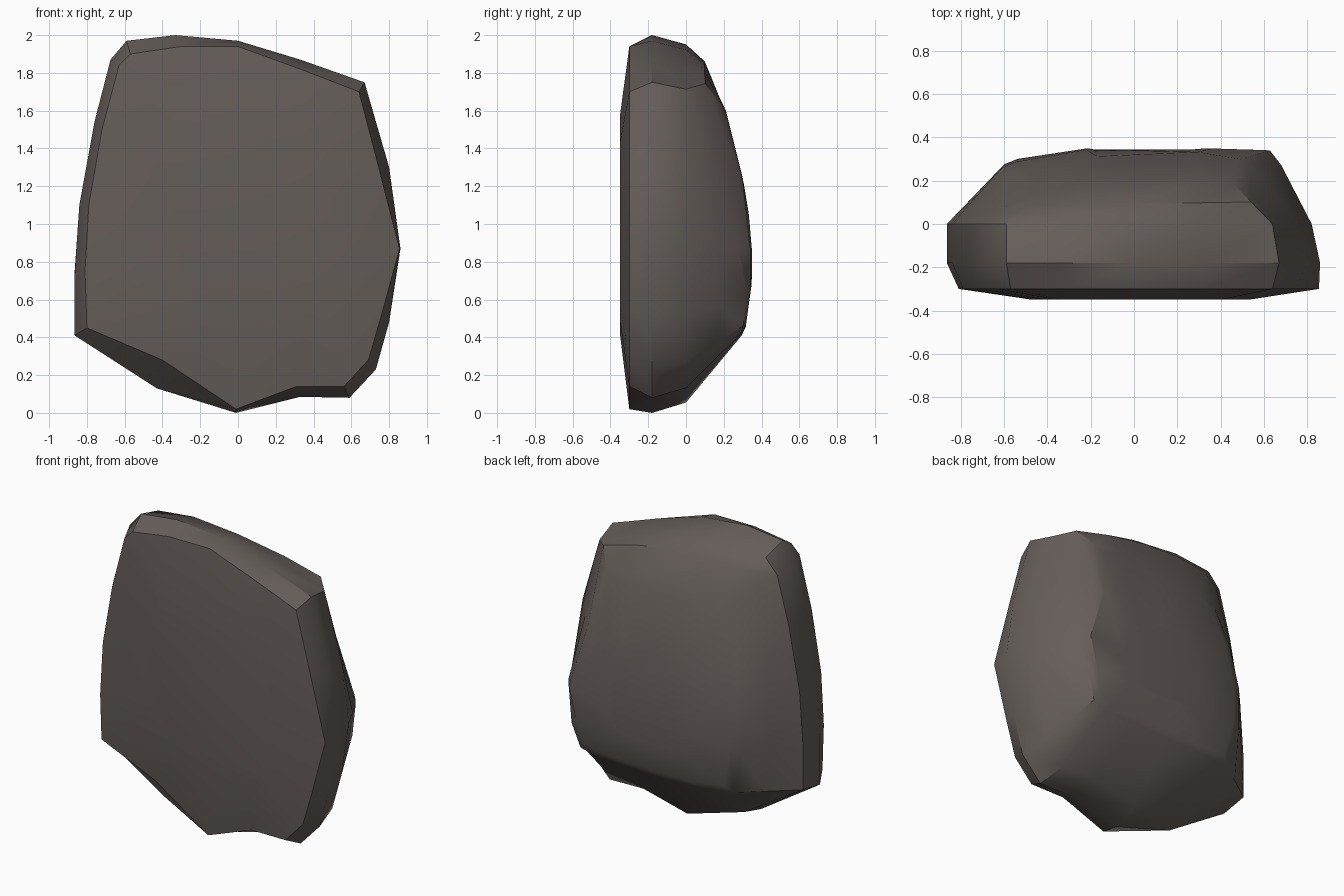
import bpy, bmesh, math

if "Cube" in bpy.data.objects:
    bpy.data.objects.remove(bpy.data.objects["Cube"])

# Silhouette of the slab (x, z), clockwise from the top
outline = [(-.33, 2), (0, 1.97), (.33, 1.87), (.67, 1.75), (.80, 1.30), (.86, .87),
           (.80, .48), (.73, .23), (.59, .08), (.33, .085), (-.01, 0), (-.43, .13),
           (-.865, .41), (-.865, .73), (-.84, 1.10), (-.76, 1.54), (-.675, 1.87), (-.59, 1.97)]
# Chipped rim of the front face
front = [(-.3, 1.94), (0, 1.94), (.33, 1.82), (.64, 1.70), (.75, 1.28), (.855, .87),
         (.76, .52), (.69, .28), (.56, .14), (.31, .14), (-.01, .02), (-.40, .28),
         (-.80, .45), (-.81, .75), (-.79, 1.1), (-.72, 1.5), (-.63, 1.84), (-.57, 1.90)]
# Edge of the raised plate on the back
plate = [(-.2, 1.66), (0, 1.67), (.25, 1.67), (.46, 1.64), (.53, 1.28), (.68, .87),
         (.62, .62), (.57, .46), (.48, .43), (.25, .42), (0, .41), (-.3, .41),
         (-.53, .43), (-.60, .72), (-.61, 1.0), (-.57, 1.3), (-.5, 1.57), (-.4, 1.65)]
back_profile = [(.41, .31), (.7, .35), (.85, .35), (1.08, .33), (1.3, .29), (1.68, .19)]


def back_y(x, z):
    """Depth of the domed back surface."""
    y = back_profile[-1][1]
    for (z0, y0), (z1, y1) in zip(back_profile, back_profile[1:]):
        if z <= z1:
            y = y0 + (y1 - y0) * max(0, (z - z0) / (z1 - z0))
            break
    return y - .16 * max(0, -.23 - x) - max(0, x - .62)


def shrink(ring, cx, cz, k):
    return [(cx + (x - cx) * k, cz + (z - cz) * k) for x, z in ring]


def at(ring, y):
    return [(x, y, z) for x, z in ring]


def on_back(ring, drop=0):
    return [(x, back_y(x, z) - drop, z) for x, z in ring]


# Cross-sections from front to back
mid = [(x * (.955 if x > 0 else 1), .055 + z * .948) for x, z in outline]
plate_edge = on_back(plate, .015)
shoulder = []
for (x, z), (px, py, pz) in zip(mid, plate_edge):
    bulge = .07 if z > 1.7 else 0
    shoulder.append((x + (px - x) * .55, py * .55, z + (pz - z) * .55 + bulge))

rings = [at(shrink(front, .04, 1.02, .6), -.35), at(front, -.30), at(outline, -.18),
         at(mid, 0), shoulder, plate_edge,
         on_back(shrink(plate, .1, .9, .91)), on_back(shrink(plate, .1, .85, .45))]

# Loft the sections into a closed stone
bm = bmesh.new()
loops = [[bm.verts.new(p) for p in r] for r in rings]
n = len(outline)
for a, b in zip(loops, loops[1:]):
    for i in range(n):
        j = (i + 1) % n
        bm.faces.new((a[i], a[j], b[j], b[i]))
bm.faces.new(loops[0])
bm.faces.new(loops[-1])
bmesh.ops.recalc_face_normals(bm, faces=bm.faces)
mesh = bpy.data.meshes.new("stone_slab")
bm.to_mesh(mesh)
bm.free()
stone = bpy.data.objects.new("stone_slab", mesh)
bpy.context.collection.objects.link(stone)

# Brown-grey stone colour
mat = bpy.data.materials.new("stone")
mat.diffuse_color = (.13, .11, .10, 1)
mat.use_nodes = True
mat.node_tree.nodes["Principled BSDF"].inputs["Base Color"].default_value = mat.diffuse_color
mesh.materials.append(mat)

bpy.context.view_layer.objects.active = stone
stone.select_set(True)
bpy.ops.object.shade_smooth_by_angle(angle=math.radians(35))
